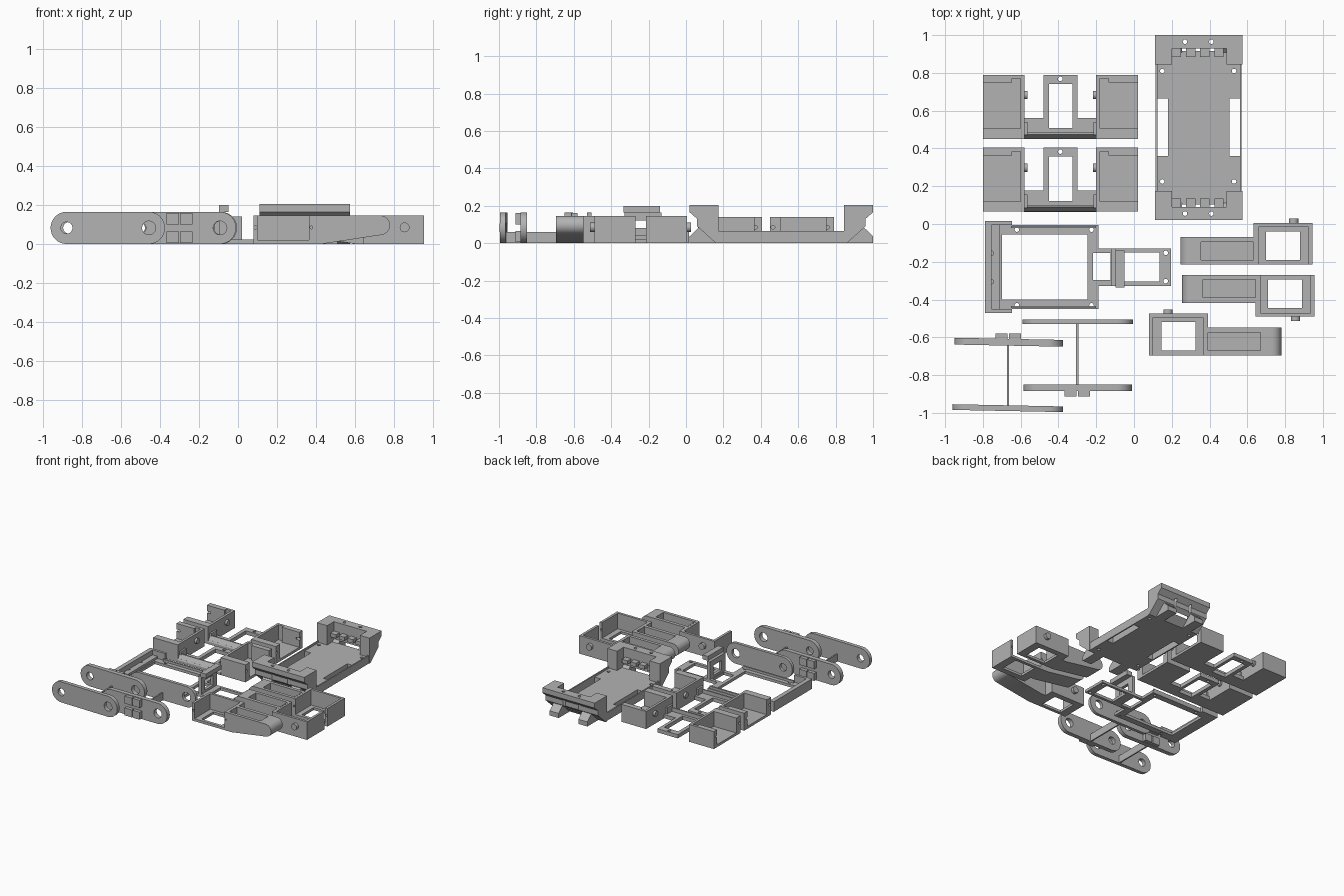
import bpy, bmesh
from math import sin, cos, pi, radians
from mathutils import Matrix

cube = bpy.data.objects.get("Cube")
if cube:
    bpy.data.objects.remove(cube, do_unlink=True)

GREY = (0.45, 0.45, 0.45, 1)
grey = bpy.data.materials.new("plain grey")
grey.use_nodes = True
grey.diffuse_color = GREY
grey.node_tree.nodes["Principled BSDF"].inputs["Base Color"].default_value = GREY


def solid(name, outline, axis, lo, hi):
    """Extrude a 2D outline along one axis."""
    place = {"x": lambda a, b, t: (t, a, b),
             "y": lambda a, b, t: (a, t, b),
             "z": lambda a, b, t: (a, b, t)}[axis]
    bm = bmesh.new()
    rings = [[bm.verts.new(place(a, b, t)) for a, b in outline] for t in (lo, hi)]
    for ring in rings:
        bm.faces.new(ring)
    n = len(outline)
    for i in range(n):
        j = (i + 1) % n
        bm.faces.new((rings[0][i], rings[0][j], rings[1][j], rings[1][i]))
    bmesh.ops.recalc_face_normals(bm, faces=bm.faces)
    mesh = bpy.data.meshes.new(name)
    bm.to_mesh(mesh)
    bm.free()
    mesh.materials.append(grey)
    ob = bpy.data.objects.new(name, mesh)
    bpy.context.collection.objects.link(ob)
    return ob


def block(name, x0, x1, y0, y1, z0, z1):
    return solid(name, [(x0, y0), (x1, y0), (x1, y1), (x0, y1)], "z", z0, z1)


def arc(cx, cy, r, a0, a1, n=16):
    steps = [radians(a0 + (a1 - a0) * i / n) for i in range(n + 1)]
    return [(cx + r * cos(a), cy + r * sin(a)) for a in steps]


def rod(name, cx, cy, r, axis, lo, hi):
    return solid(name, arc(cx, cy, r, 0, 360, 24)[:-1], axis, lo, hi)


def cut(ob, cutters):
    """Subtract the cutters, bake the result and delete them."""
    for c in cutters:
        c.hide_render = True
        m = ob.modifiers.new("cut", "BOOLEAN")
        m.operation, m.solver, m.object = "DIFFERENCE", "EXACT", c
    dg = bpy.context.evaluated_depsgraph_get()
    dg.update()
    mesh = bpy.data.meshes.new_from_object(ob.evaluated_get(dg))
    ob.modifiers.clear()
    ob.data = mesh
    for c in cutters:
        bpy.data.objects.remove(c, do_unlink=True)
    return ob


def hole(x0, x1, y0, y1, z0=-1, z1=1):
    return block("cutter", x0, x1, y0, y1, z0, z1)


def drill(x, y, r=0.012):
    return rod("cutter", x, y, r, "z", -1, 1)


def move(obs, matrix):
    for ob in obs:
        ob.data.transform(matrix)
        if matrix.determinant() < 0:
            ob.data.flip_normals()


def mirror(axis, centre):
    """Reflection across a plane at the given centre."""
    m = Matrix.Identity(4)
    m[axis][axis] = -1
    m[axis][3] = 2 * centre
    return m


# Body tray: floor, side rails and two overhanging ends
cut(block("tray_floor", 0.115, 0.57, 0.16, 0.86, 0, 0.05),
    [hole(0.125, 0.18, 0.36, 0.665), hole(0.505, 0.56, 0.36, 0.665)]
    + [drill(x, y) for x in (0.15, 0.53) for y in (0.225, 0.81)])
for x in (0.115, 0.56):
    block("tray_rail", x, x + 0.01, 0.16, 0.86, 0, 0.064)


def tray_end():
    wall = solid("tray_end", [(0.175, 0), (0.16, 0), (0.06, 0.09), (0.06, 0.13), (0.02, 0.165),
                              (0.02, 0.205), (0.175, 0.205)], "x", 0.11, 0.575)
    cut(wall, [hole(0.2, 0.49, 0.09, 0.3, 0.05), drill(0.27, 0.055), drill(0.41, 0.055)])
    parts = [wall]
    for x in (0.175, 0.43):
        parts.append(solid("tray_foot", [(0.17, 0), (0.02, 0), (0.02, 0.037), (0.07, 0.085)],
                           "x", x, x + 0.08))
    for i in range(4):
        x = 0.2 + i * 0.075
        parts.append(block("tray_tab", x, x + 0.05, 0.088, 0.135, 0.1, 0.13))
    return parts


tray_end()
move(tray_end(), mirror(1, 0.51))


# Motor brackets: two open pods joined by a strip and a windowed tongue
def pod():
    body = block("bracket_pod", -0.8, -0.58, 0.45, 0.79, 0, 0.14)
    posts = [rod("cutter", y, 0.085, 0.01, "x", -0.81, -0.77) for y in (0.465, 0.755)]
    cut(body, [hole(-0.9, -0.6, 0.505, 0.748, 0.02),
               hole(-0.645, -0.6, 0.7, 0.77, 0.02)] + posts)
    pin = rod("bracket_pin", 0.683, 0.085, 0.022, "x", -0.585, -0.563)
    rib = block("bracket_rib", -0.585, -0.565, 0.47, 0.54, 0, 0.08)
    return [body, pin, rib]


def bracket():
    parts = pod()
    twin = pod()
    move(twin, mirror(0, -0.39))
    strip = block("bracket_strip", -0.59, -0.19, 0.455, 0.562, 0, 0.03)
    tongue = block("bracket_tongue", -0.48, -0.3, 0.562, 0.79, 0, 0.03)
    cut(strip, [hole(-0.45, -0.325, 0.508, 0.6)])
    cut(tongue, [hole(-0.45, -0.325, 0.5, 0.742), drill(-0.39, 0.768)])
    lip = solid("bracket_lip", [(0.449, 0), (0.485, 0), (0.485, 0.06), (0.475, 0.06), (0.449, 0.02)],
                "x", -0.582, -0.198)
    return parts + twin + [strip, tongue, lip]


bracket()
move(bracket(), Matrix.Translation((0, -0.385, 0)))

# Chassis frame with rear wall, corner rails and an arm carrying an upright plate
cut(block("frame_base", -0.79, -0.188, -0.45, -0.005, 0, 0.022),
    [hole(-0.7, -0.245, -0.4, -0.055), hole(-0.217, -0.1, -0.297, -0.153)]
    + [drill(x, y) for x in (-0.62, -0.225) for y in (-0.03, -0.43)])
cut(block("frame_arm", -0.19, 0.195, -0.328, -0.13, 0, 0.022),
    [hole(-0.3, -0.125, -0.297, -0.153), hole(-0.05, 0.135, -0.305, -0.15)]
    + [drill(x, y) for x in (-0.07, 0.168) for y in (-0.153, -0.303)])
block("frame_wall", -0.79, -0.755, -0.465, 0.005, 0, 0.08)
cut(block("frame_ledge", -0.76, -0.71, -0.45, -0.005, 0, 0.04),
    [drill(-0.755, -0.155), drill(-0.755, -0.305)])
for y in (-0.47, -0.005):
    block("frame_corner", -0.79, -0.645, y, y + 0.02, 0, 0.08)
for y in (-0.445, -0.022):
    block("frame_rail", -0.65, -0.2, y, y + 0.012, 0, 0.04)
upright = block("frame_upright", -0.12, -0.05, -0.328, -0.13, 0, 0.165)
cut(upright, [hole(-0.095, 0, -0.4, 0, 0.022), hole(-0.2, 0, -0.28, -0.18, 0.04, 0.12)])
block("frame_top", -0.097, -0.05, -0.335, -0.14, 0.165, 0.2)


# Leg housings: motor box with a pin, plus a pocketed arm with rounded tip
def housing(matrix):
    box = block("housing_box", 0, 0.312, 0, 0.22, 0, 0.145)
    screws = [rod("cutter", u, 0.085, 0.008, "y", -0.01, 0.04) for u in (0.01, 0.298)]
    cut(box, [hole(0.02, 0.285, -0.1, 0.2, 0.02), hole(0.065, 0.245, 0.025, 0.175)] + screws)
    pin = rod("housing_pin", 0.1, 0.085, 0.025, "y", 0.215, 0.243)
    outline = [(0.3, 0), (0.35, 0)] + arc(0.65, 0.096, 0.05, -80, 90) + [(0.3, 0.146)]
    arm = solid("housing_arm", outline, "y", 0, 0.147)
    cut(arm, [hole(0.31, 0.59, 0.025, 0.12, 0.055)])
    move([box, pin, arm], matrix)


shift = Matrix.Translation
housing(shift((0.08, -0.695, 0)))
housing(shift((0.945, -0.215, 0)) @ mirror(0, 0))
housing(shift((0.955, -0.27, 0)) @ mirror(0, 0) @ mirror(1, 0))


# Leg links: rounded plates standing on edge
def link(x0, x1, y0, y1, tilt=0.0):
    r = 0.0825
    outline = arc(x0 + r, r, r, 90, 270) + arc(x1 - r, r, r, -90, 90)
    ob = solid("leg_link", outline, "y", y0, y1)
    cut(ob, [rod("cutter", x0 + r, r, 0.03, "y", -2, 1), rod("cutter", x1 - r, r, 0.035, "y", -2, 1)])
    for v in ob.data.vertices:
        v.co.y -= tilt * (v.co.x - (x0 + x1) / 2)


link(-0.59, -0.005, -0.53, -0.505)
link(-0.585, -0.01, -0.885, -0.85)
link(-0.95, -0.375, -0.644, -0.608, 0.02)
link(-0.962, -0.375, -0.99, -0.96, 0.02)


# Clip pads on the links, and the thin ties between link pairs
def clips(x, y0, y1):
    for dx in (0, 0.07):
        for z in (0.005, 0.1):
            block("clip_pad", x + dx, x + dx + 0.063, y0, y1, z, z + 0.06)


clips(-0.367, -0.912, -0.88)
clips(-0.732, -0.612, -0.58)
block("link_tie", -0.306, -0.295, -0.855, -0.525, 0, 0.06)
block("link_tie", -0.672, -0.661, -0.965, -0.64, 0, 0.06)

# Smooth the round surfaces, keep corners sharp
for ob in bpy.context.collection.objects:
    if ob.type == "MESH" and grey.name in ob.data.materials:
        for p in ob.data.polygons:
            p.use_smooth = True
        ob.data.set_sharp_from_angle(angle=radians(30))
